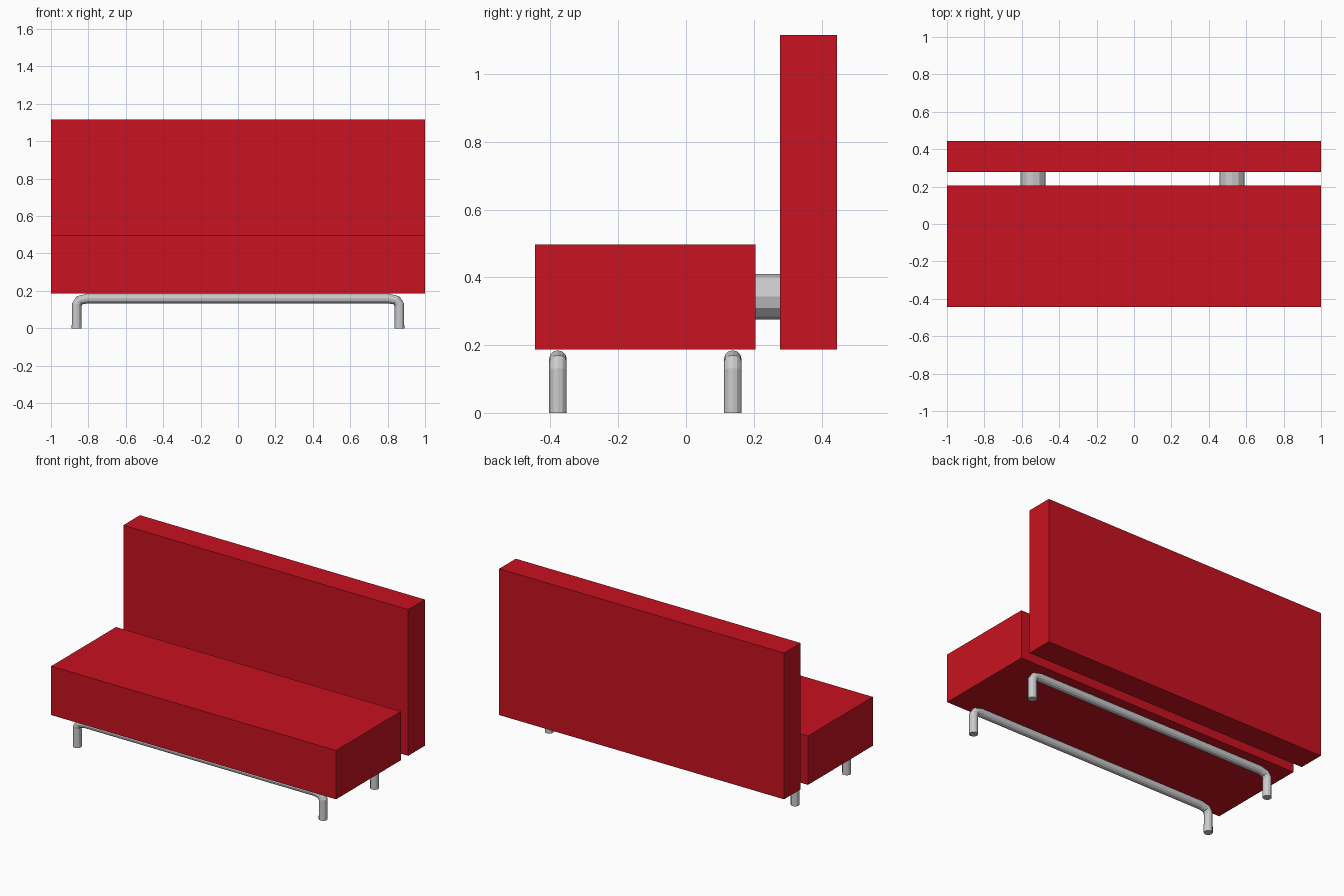
import bpy
from math import pi

if "Cube" in bpy.data.objects:
    bpy.data.objects.remove(bpy.data.objects["Cube"])

red = bpy.data.materials.new("red_upholstery")
red.diffuse_color = (0.58, 0.006, 0.014, 1)
red.use_nodes = True
red.node_tree.nodes["Principled BSDF"].inputs["Base Color"].default_value = red.diffuse_color


def cushion(name, y0, y1, z0, z1):
    bpy.ops.mesh.primitive_cube_add(size=1, location=(0, (y0 + y1) / 2, (z0 + z1) / 2))
    ob = bpy.context.object
    ob.name = name
    ob.scale = (2, y1 - y0, z1 - z0)
    bpy.ops.object.transform_apply(location=False, rotation=False, scale=True)
    ob.data.materials.append(red)


def leg_frame(name, y):
    # bent tube: foot, rounded corner, long bar, mirrored corner and foot
    half = [(-0.863, 0), (-0.863, 0.125), (-0.848, 0.149), (-0.805, 0.159)]
    path = half + [(-x, z) for x, z in reversed(half)]
    cu = bpy.data.curves.new(name, 'CURVE')
    cu.dimensions = '3D'
    cu.bevel_depth = 0.026
    cu.bevel_resolution = 4
    cu.use_fill_caps = True
    sp = cu.splines.new('POLY')
    sp.points.add(len(path) - 1)
    sp.use_smooth = False
    for p, (x, z) in zip(sp.points, path):
        p.co = (x, y, z, 1)
    bpy.context.collection.objects.link(bpy.data.objects.new(name, cu))


# Upholstered blocks
cushion("seat", -0.445, 0.205, 0.187, 0.497)
cushion("backrest", 0.278, 0.445, 0.187, 1.115)

# Tubular leg frames
leg_frame("front_leg_frame", -0.378)
leg_frame("rear_leg_frame", 0.138)

# Round spacers joining seat and backrest
for name, x in (("left_spacer", -0.54), ("right_spacer", 0.524)):
    bpy.ops.mesh.primitive_cylinder_add(vertices=12, radius=0.067, depth=0.075,
                                        location=(x, 0.2415, 0.343), rotation=(pi / 2, 0, 0))
    bpy.context.object.name = name
